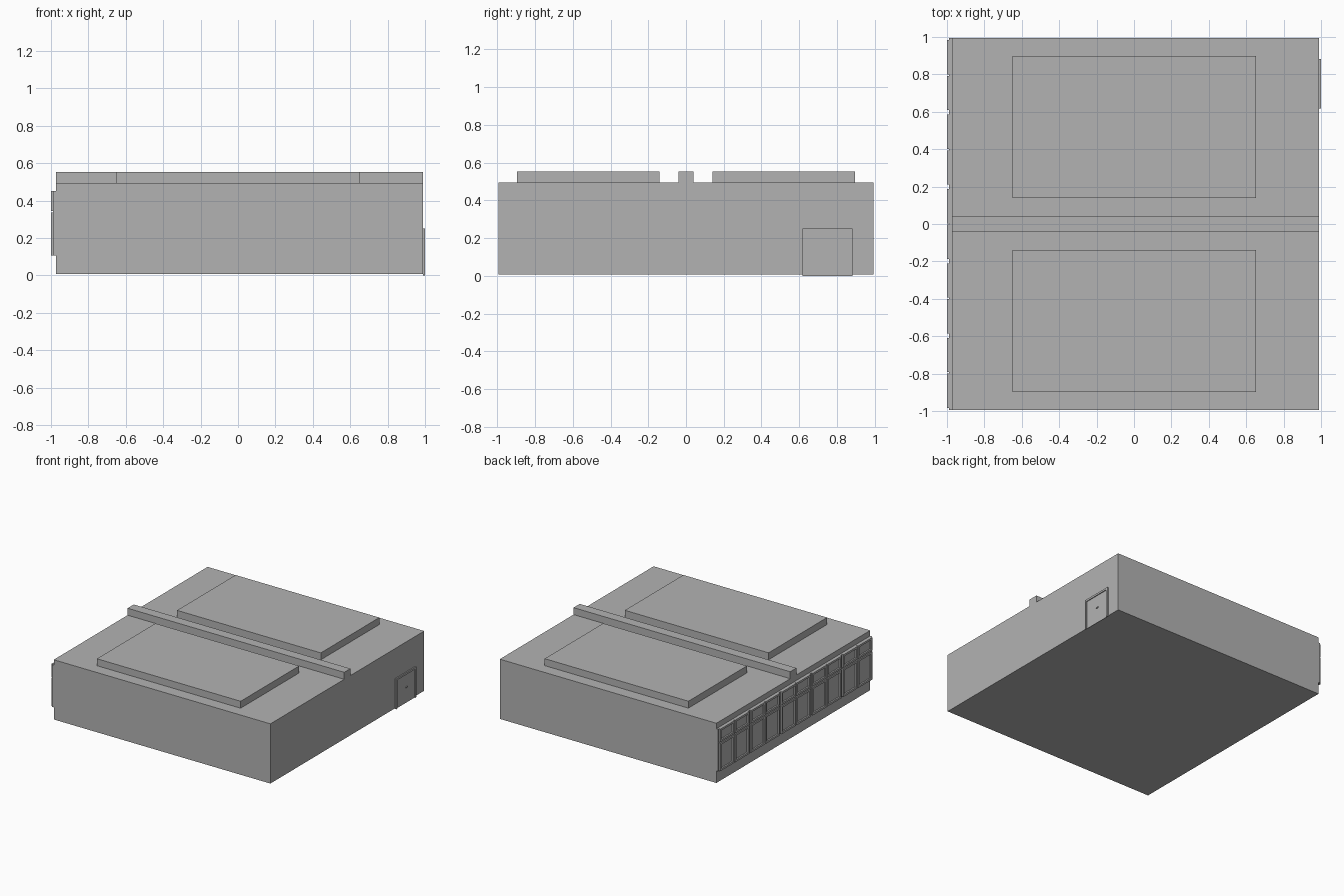
import bpy

cube = bpy.data.objects.get("Cube")
if cube:
    bpy.data.objects.remove(cube, do_unlink=True)

GREY = (0.45, 0.45, 0.45, 1)
mat = bpy.data.materials.new("plain grey")
mat.use_nodes = True
mat.diffuse_color = GREY
mat.node_tree.nodes["Principled BSDF"].inputs["Base Color"].default_value = GREY


def box(name, x, y, z):
    """Box given by its (low, high) extent on each axis."""
    bpy.ops.mesh.primitive_cube_add(size=1)
    ob = bpy.context.object
    ob.name = name
    ob.location = [(a + b) / 2 for a, b in (x, y, z)]
    ob.scale = [b - a for a, b in (x, y, z)]
    bpy.ops.object.transform_apply(location=True, scale=True)
    ob.data.materials.append(mat)
    return ob


def frame(name, x, y, z, w, sill=True):
    """Rectangular frame of bar width w, facing along x."""
    box(name + "_jamb", x, (y[0], y[0] + w), z)
    box(name + "_jamb", x, (y[1] - w, y[1]), z)
    inner = (y[0] + w, y[1] - w)
    box(name + "_head", x, inner, (z[1] - w, z[1]))
    if sill:
        box(name + "_sill", x, inner, (z[0], z[0] + w))


# Main hall and roof
HALF, ROOF, TOP = 0.995, 0.495, 0.552
box("hall_body", (-0.972, 0.99), (-HALF, HALF), (0.006, ROOF))
box("roof_ridge_beam", (-0.972, 0.99), (-0.04, 0.04), (ROOF, TOP))
for side, y in (("back", (0.14, 0.897)), ("front", (-0.897, -0.14))):
    box(side + "_roof_platform", (-0.65, 0.652), y, (ROOF, TOP))

# Window band: five bays of paired windows with transoms
LOW, RAIL, HIGH = 0.105, 0.335, 0.45
box("window_band", (-0.988, -0.972), (-HALF, HALF), (LOW, HIGH))
BAYS, GAP, BAR = 5, 0.025, 0.016
pitch = 2 * HALF / BAYS
for i in range(BAYS):
    start = -HALF + i * pitch
    mid = start + pitch / 2
    for y in ((start + GAP / 2, mid - 0.004), (mid + 0.004, start + pitch - GAP / 2)):
        frame("window", (-1.0, -0.988), y, (LOW, RAIL), BAR)
        frame("transom", (-1.0, -0.988), y, (RAIL + 0.008, HIGH), BAR)

# Side door with frame and handle
frame("door_frame", (0.99, 1.0), (0.618, 0.882), (0, 0.25), 0.016, sill=False)
box("door_leaf", (0.99, 0.993), (0.634, 0.866), (0, 0.234))
box("door_handle", (0.993, 1.0), (0.75, 0.77), (0.124, 0.132))
